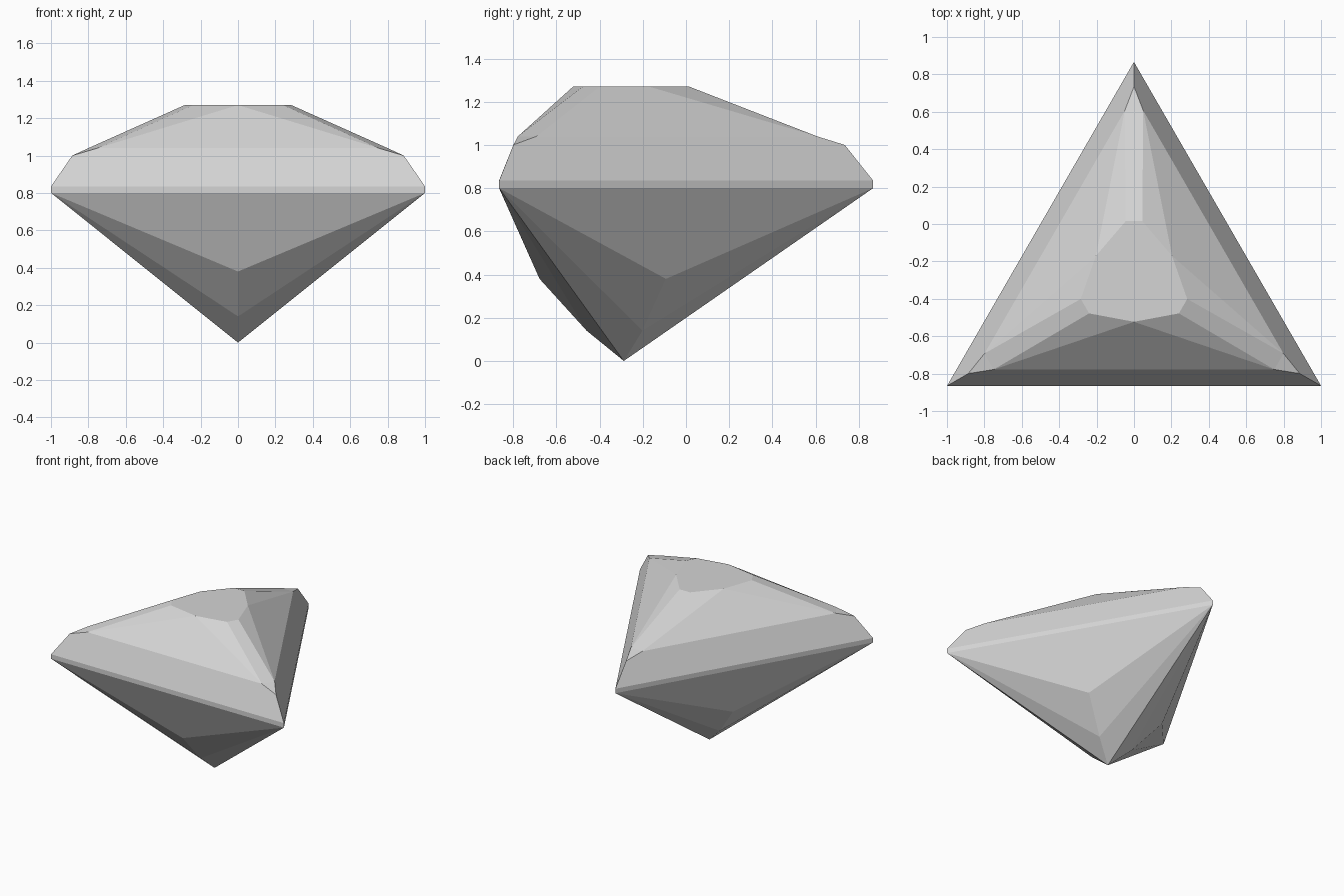
import bpy, bmesh
from math import radians
from mathutils import Matrix, Vector

# Remove the default cube
cube = bpy.data.objects.get("Cube")
if cube:
    bpy.data.objects.remove(cube, do_unlink=True)

# Single stone colour
stone = bpy.data.materials.new("pale grey stone")
stone.use_nodes = True
colour = (0.66, 0.66, 0.66, 1)
stone.diffuse_color = colour
stone.node_tree.nodes["Principled BSDF"].inputs["Base Color"].default_value = colour

bm = bmesh.new()
CENTRE = Vector((0, -0.288, 0))


def ring(x, y, z):
    """Three copies of a point, turned about the stone's axis."""
    return [bm.verts.new(Matrix.Rotation(radians(120 * k), 3, 'Z') @ Vector((x, y, z)) + CENTRE)
            for k in range(3)]


# Girdle corners
girdle_low = ring(1, -0.577, 0.80)
girdle_top = ring(1, -0.577, 0.835)

# Crown points
corner = ring(0.886, -0.5115, 1.0)
break_l = ring(-0.75, -0.49, 1.04)
break_r = ring(0.75, -0.49, 1.04)
table_l = ring(-0.24, -0.19, 1.27)
table_m = ring(0, -0.235, 1.27)
table_r = ring(0.24, -0.19, 1.27)

# Pavilion points
pav_high = ring(0, -0.39, 0.38)
pav_low = ring(0, -0.172, 0.14)
culet = bm.verts.new(CENTRE)

table = []
for k in range(3):
    p, n = (k - 1) % 3, (k + 1) % 3
    facets = [
        # Girdle band
        (girdle_low[p], girdle_low[k], girdle_top[k], girdle_top[p]),
        # Crown side: bevel, main and star facets
        (girdle_top[p], girdle_top[k], corner[k], break_r[k], break_l[k], corner[p]),
        (break_l[k], break_r[k], table_m[k]),
        (break_r[k], table_r[k], table_m[k]),
        (break_l[k], table_m[k], table_l[k]),
        # Crown corner facets
        (break_r[k], break_l[n], table_l[n], table_r[k]),
        (corner[k], break_l[n], break_r[k]),
        # Pavilion facets
        (girdle_low[p], pav_high[k], girdle_low[k]),
        (girdle_low[k], pav_high[k], pav_low[k]),
        (girdle_low[p], pav_low[k], pav_high[k]),
        (girdle_low[k], pav_low[k], culet),
        (girdle_low[p], culet, pav_low[k]),
    ]
    for facet in facets:
        bm.faces.new(facet)
    table += [table_l[k], table_m[k], table_r[k]]

# Flat table on top
bm.faces.new(table)
bmesh.ops.recalc_face_normals(bm, faces=bm.faces[:])

mesh = bpy.data.meshes.new("triangular_gem")
bm.to_mesh(mesh)
bm.free()
mesh.materials.append(stone)
gem = bpy.data.objects.new("triangular_gem", mesh)
bpy.context.collection.objects.link(gem)
